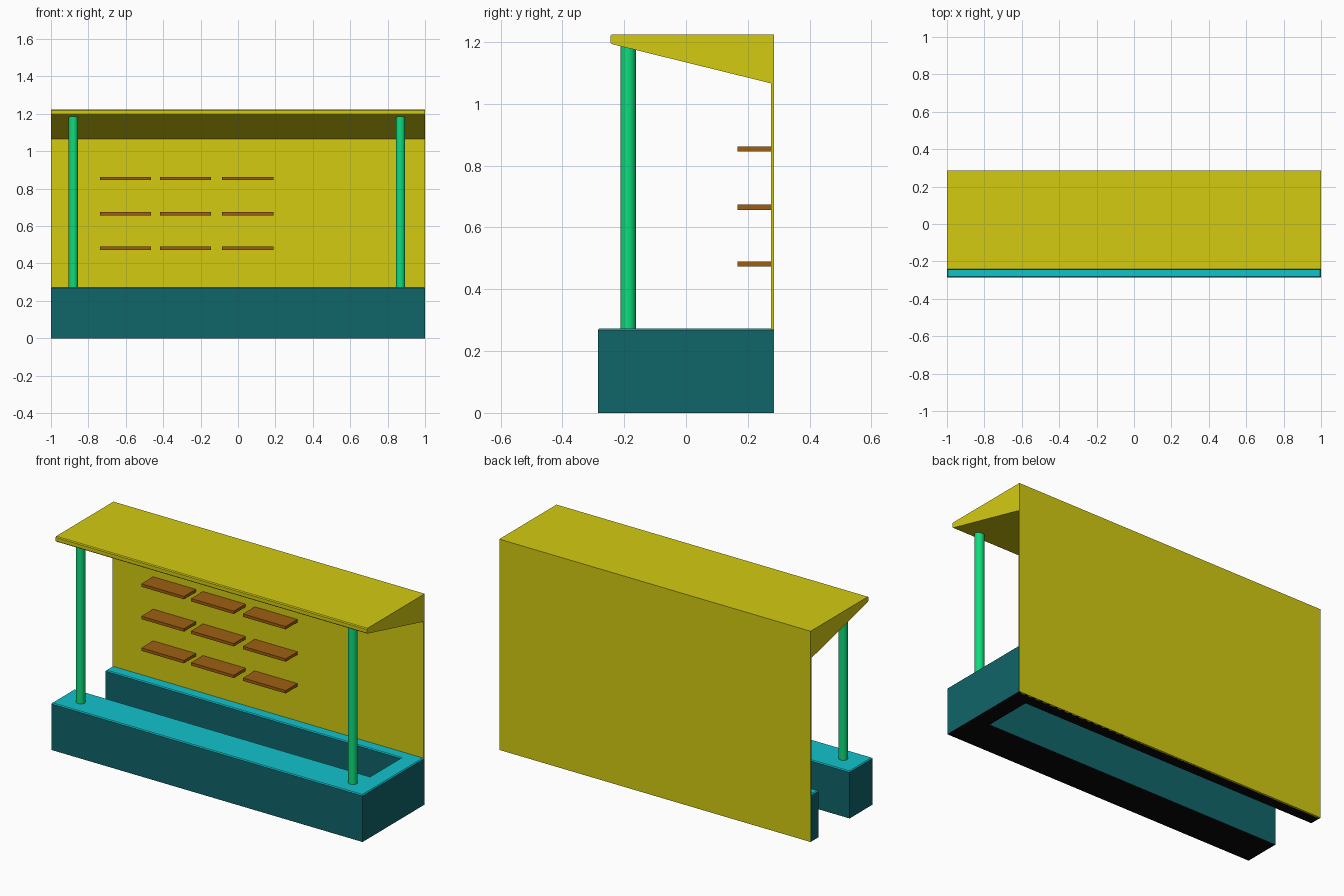
import bpy, bmesh
from mathutils import Vector

if "Cube" in bpy.data.objects:
    bpy.data.objects.remove(bpy.data.objects["Cube"])


def material(name, rgb):
    m = bpy.data.materials.new(name)
    lin = [((c / 255 + 0.055) / 1.055) ** 2.4 if c > 10 else c / 255 / 12.92 for c in rgb]
    m.diffuse_color = (*lin, 1)
    m.use_nodes = True
    m.node_tree.nodes["Principled BSDF"].inputs["Base Color"].default_value = m.diffuse_color
    return m


YELLOW = material("yellow", (212, 203, 17))
TEAL = material("dark teal", (16, 101, 105))
CYAN = material("cyan", (17, 195, 204))
BLACK = material("black", (8, 8, 8))
GREEN = material("green", (14, 220, 124))
BROWN = material("brown", (158, 95, 17))


def finish(name, bm, mats):
    bmesh.ops.recalc_face_normals(bm, faces=bm.faces)
    me = bpy.data.meshes.new(name)
    bm.to_mesh(me)
    bm.free()
    for m in mats:
        me.materials.append(m)
    ob = bpy.data.objects.new(name, me)
    bpy.context.collection.objects.link(ob)
    return ob


def prism(points, offset):
    """Extrude a closed outline of 3D points by an offset vector."""
    bm = bmesh.new()
    face = bm.faces.new([bm.verts.new(p) for p in points])
    ext = bmesh.ops.extrude_face_region(bm, geom=[face])
    verts = [v for v in ext["geom"] if isinstance(v, bmesh.types.BMVert)]
    bmesh.ops.translate(bm, verts=verts, vec=Vector(offset))
    bmesh.ops.recalc_face_normals(bm, faces=bm.faces)
    return bm


def box(x0, x1, y0, y1, z0, z1):
    pts = [(x0, y0, z0), (x1, y0, z0), (x1, y1, z0), (x0, y1, z0)]
    return prism(pts, (0, 0, z1 - z0))


# counter: C-shaped base, open at the left end and open through the middle
BACK, TOP = 0.2835, 0.273
outline = [(-1, -0.285), (1, -0.285), (1, BACK), (-1, BACK),
           (-1, 0.212), (0.898, 0.212), (0.898, -0.073), (-1, -0.073)]
bm = prism([(x, y, 0) for x, y in outline], (0, 0, TOP))
rim = [e for e in bm.edges if all(v.co.z > TOP - 0.001 for v in e.verts)]
bmesh.ops.bevel(bm, geom=rim, offset=0.005, segments=1, affect='EDGES')
bm.normal_update()
for f in bm.faces:  # cyan worktop, black underside, teal walls
    f.material_index = 1 if f.normal.z > 0.3 else 2 if f.normal.z < -0.3 else 0
finish("counter", bm, [TEAL, CYAN, BLACK])

# back wall, running down to the ground behind the counter
finish("back_wall", box(-0.999, 0.999, 0.275, 0.285, 0, 1.1), [YELLOW])

# wedge-shaped roof with softened front edge
profile = [(0.285, 1.224), (-0.24, 1.224), (-0.245, 1.219), (-0.245, 1.198),
           (-0.24, 1.193), (0.275, 1.066), (0.285, 1.066)]
finish("roof", prism([(-1, y, z) for y, z in profile], (2, 0, 0)), [YELLOW])

# round posts
for side, x in (("left", -0.88), ("right", 0.869)):
    bpy.ops.mesh.primitive_cylinder_add(vertices=24, radius=0.025, depth=0.92,
                                        location=(x, -0.187, 0.728))
    post = bpy.context.object
    post.name = side + "_post"
    post.data.materials.append(GREEN)
    bpy.ops.object.shade_smooth_by_angle()

# three rows of three shelves
for row, z in enumerate((0.473, 0.657, 0.845)):
    for col, x in enumerate((-0.738, -0.418, -0.085)):
        finish(f"shelf_{row + 1}_{col + 1}",
               box(x, x + 0.274, 0.167, 0.276, z, z + 0.017), [BROWN])
